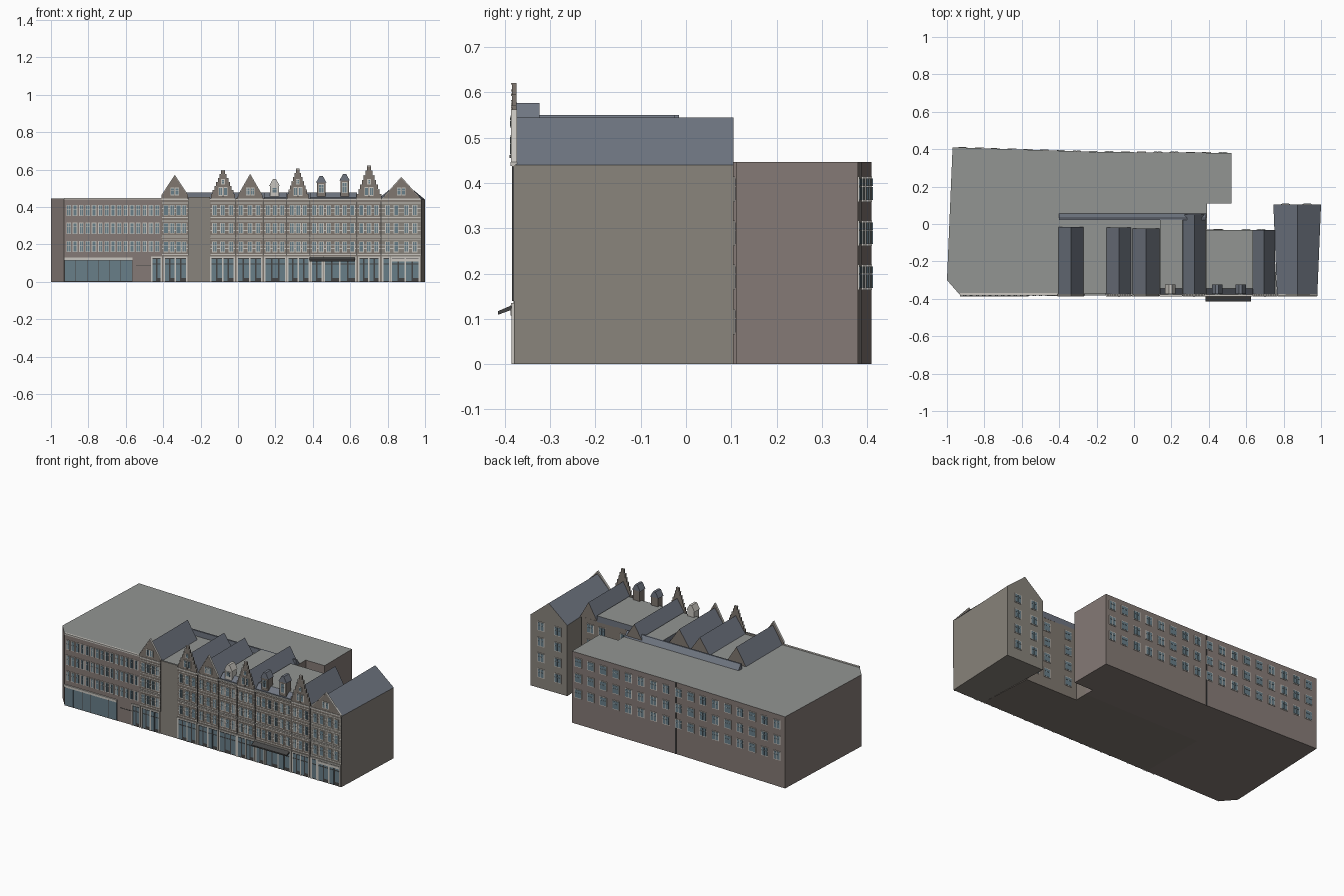
import bpy, bmesh
from mathutils import Vector

if "Cube" in bpy.data.objects:
    bpy.data.objects.remove(bpy.data.objects["Cube"])


def mat(name, r, g, b):
    m = bpy.data.materials.new(name)
    m.diffuse_color = (r, g, b, 1)
    m.use_nodes = True
    m.node_tree.nodes["Principled BSDF"].inputs["Base Color"].default_value = m.diffuse_color
    return m


BRICK = mat("pink_brick", .235, .195, .18)
TAN = mat("tan_brick", .25, .23, .20)
BROWN = mat("brown_brick", .215, .185, .16)
FLAT = mat("flat_roof", .29, .30, .29)
SLATE = mat("slate", .16, .18, .22)
STONE = mat("pale_stone", .58, .56, .52)
GLASS = mat("glass", .14, .21, .25)
DARK = mat("dark_frame", .06, .06, .06)


def make(name, bm, *mats):
    bmesh.ops.recalc_face_normals(bm, faces=bm.faces)
    me = bpy.data.meshes.new(name)
    bm.to_mesh(me)
    bm.free()
    for m in mats:
        me.materials.append(m)
    ob = bpy.data.objects.new(name, me)
    bpy.context.collection.objects.link(ob)
    return ob


def loft(name, a, b, m, m2=None, axis=None):
    """Solid between two matching outlines; faces along axis get m2."""
    bm = bmesh.new()
    va, vb = [bm.verts.new(p) for p in a], [bm.verts.new(p) for p in b]
    n = len(a)
    bm.faces.new(va)
    bm.faces.new(vb)
    for i in range(n):
        bm.faces.new((va[i], va[(i + 1) % n], vb[(i + 1) % n], vb[i]))
    if m2:
        bm.normal_update()
        for f in bm.faces:
            c = f.calc_center_median()
            if abs(f.normal.dot(Vector(axis))) > .95 and not (axis[2] and c.z < .01):
                f.material_index = 1
    return make(name, bm, m, *([m2] if m2 else []))


def block(name, pts, z0, z1, m, roof=FLAT):
    return loft(name, [(x, y, z0) for x, y in pts], [(x, y, z1) for x, y in pts],
                m, roof, (0, 0, 1))


def slab(name, pts, y0, y1, m, m2=None):
    return loft(name, [(x, y0, z) for x, z in pts], [(x, y1, z) for x, z in pts],
                m, m2, (0, 1, 0))


def boxes(name, items, m):
    """Many axis boxes (x0,x1,y0,y1,z0,z1) in a single part."""
    bm = bmesh.new()
    for x0, x1, y0, y1, z0, z1 in items:
        r = bmesh.ops.create_cube(bm, size=1)
        for v in r["verts"]:
            v.co = ((x0 + x1) / 2 + v.co.x * (x1 - x0), (y0 + y1) / 2 + v.co.y * (y1 - y0),
                    (z0 + z1) / 2 + v.co.z * (z1 - z0))
    return make(name, bm, m)


F = -.38
frames, panes, stone, dark = [], [], [], []


def window(x, z0, z1, w, y=F, s=-1, surround=True):
    """Window on a wall facing s along y: stone surround, two panes."""
    def add(lst, a, b, c, d, out):
        lst.append((a, b, min(y, y + s * out), max(y, y + s * out), c, d))
    if surround:
        add(frames, x - w / 2 - .004, x + w / 2 + .004, z0 - .004, z1 + .004, .003)
    zm = z0 + (z1 - z0) * .64
    for a, b in ((x - w / 2, x - .001), (x + .001, x + w / 2)):
        add(panes, a, b, z0, zm - .001, .0045)
        add(panes, a, b, zm + .001, z1, .0045)


# Main masses
block("corner_and_rear_block",
      [(-1, -.30), (-.93, F), (-.41, F), (-.41, .05), (.39, .05), (.39, .11), (.52, .11),
       (.52, .38), (-.20, .385), (-.97, .41)], 0, .446, BRICK)
block("row_house_block", [(-.41, F), (.39, F), (.39, .05), (-.41, .05)], 0, .444, BROWN)
block("hotel_block", [(.39, F), (.765, F), (.745, -.033), (.39, -.03)], 0, .444, BROWN)
block("end_house_block", [(.765, F), (.98, F), (1.0, .105), (.745, .105)], 0, .44, TAN)
block("plain_party_front", [(-.265, F - .001), (-.15, F - .001), (-.15, -.37), (-.265, -.37)],
      0, .455, TAN)

# Pitched roofs running front to back: x0, x1, ridge z, back y
for nm, x0, x1, zr, yb in (("a", -.405, -.268, .55, -.015), ("b", -.15, -.012, .54, -.02),
                           ("c", -.012, .14, .55, -.025), ("d", .26, .385, .54, .05),
                           ("e", .635, .755, .545, -.033)):
    slab("pitched_roof_" + nm, [(x0, .44), (x1, .44), ((x0 + x1) / 2, zr)],
         -.376, yb, SLATE, BROWN)
loft("end_house_roof", [(.765, -.376, .44), (.98, -.376, .44), (.873, -.376, .545)],
     [(.745, .105, .44), (1.0, .105, .44), (.873, .105, .545)], SLATE, TAN, (0, 1, 0))

# Low ridge behind the courtyard
loft("rear_strip_roof", [(-.4, .022, .44), (-.4, .06, .44), (-.4, .032, .478), (-.4, .022, .478)],
     [(.385, .022, .44), (.385, .06, .44), (.385, .032, .478), (.385, .022, .478)], SLATE)

# Flat-topped roofs with a sloping slate front
for nm, x0, x1, yb in (("left", .14, .26, .022), ("right", .385, .635, -.031)):
    prof = [(-.376, .44), (-.376, .452), (-.345, .478), (yb, .478), (yb, .44)]
    loft("mansard_" + nm, [(x0, y, z) for y, z in prof], [(x1, y, z) for y, z in prof],
         SLATE, FLAT, (0, 0, 1))

# Dormers
for i, (x, zt, m) in enumerate(((.195, .55, STONE), (.445, .567, SLATE), (.57, .577, SLATE))):
    ze = zt - .036
    boxes(f"dormer_{i}", [(x - .023, x + .023, -.372, -.325, .45, ze)], BROWN if i else STONE)
    slab(f"dormer_roof_{i}", [(x - .028, ze), (x + .028, ze), (x + .008, zt), (x - .008, zt)],
         -.375, -.323, m)
    window(x, .478, ze - .012, .022, -.372)

# Pointed gables
for i, (x, w, zb, zt) in enumerate(((-.338, .072, .458, .567), (.065, .066, .458, .572),
                                    (.873, .105, .44, .556))):
    slab(f"pointed_gable_{i}", [(x - w, .43), (x + w, .43), (x + w, zb), (x, zt), (x - w, zb)],
         -.384, -.374, BROWN)
    slab(f"gable_trim_{i}", [(x - w, zb), (x, zt), (x + w, zb), (x + w, zb + .005),
                             (x, zt + .006), (x - w, zb + .005)], -.386, -.373, STONE)
    for d in (-.012, .012):
        window(x + d, .466, .500, .015, -.384)

# Stepped gables with stone caps
for i, (x, w, zt) in enumerate(((-.08, .064, .597), (.32, .058, .605), (.70, .066, .62))):
    n, zb, half = 7, .47, []
    for k in range(n):
        hw = w + (.010 - w) * k / (n - 1)
        z0, z1 = zb + (zt - zb) * (k - 1) / (n - 1), zb + (zt - zb) * k / (n - 1)
        half += [(hw, .43 if k == 0 else z0), (hw, z1)]
        for s in (-1, 1):
            a, b = sorted((x + s * hw, x + s * max(hw - .010, 0)))
            stone.append((a, b, -.386, -.374, z1 - .003, z1 + .001))
    slab(f"stepped_gable_{i}",
         [(x + h, z) for h, z in half] + [(x - h, z) for h, z in reversed(half)],
         -.384, -.374, BROWN)
    for d in (-.013, .013):
        window(x + d, .464, .502, .015, -.384)
    window(x, .525, .545, .012, -.384)
    dark.append((x - .003, x + .003, -.390, -.38, .455, .462))

# Horizontal stone courses and cornices on the old fronts
houses = [(-.41, -.265), (-.15, -.012), (-.012, .135), (.135, .26), (.26, .385),
          (.385, .635), (.635, .765), (.765, .98)]
for x0, x1 in houses:
    for z in (.146, .178, .198, .228, .246, .275, .295, .326, .344, .372, .392, .422):
        stone.append((x0 + .003, x1 - .003, -.3815, F, z - .0022, z + .0022))
    stone.append((x0 + .001, x1 - .001, -.387, -.374, .438, .446))
    stone.append((x0 + .001, x1 - .001, -.384, F, .236, .240))
    dark.append((x1 - .002, x1 + .001, -.384, F, .14, .436))

# Upper windows on the old fronts
cols = [-.385, -.352, -.318, -.288, -.125, -.082, -.037, .015, .063, .108, .16, .197, .236,
        .288, .322, .356, .408, .445, .485, .53, .57, .612, .66, .70, .74, .80, .845, .90, .945]
for x in cols:
    for z0, z1 in ((.162, .212), (.262, .312), (.358, .408)):
        window(x, z0, z1, .019)

# Newer corner front: three rows of narrow windows, shop glazing and canopy band
for i in range(15):
    for z0, z1 in ((.163, .215), (.26, .313), (.356, .408)):
        window(-.905 + i * .0338, z0, z1, .017)
boxes("corner_shop_band", [(-.93, -.565, -.388, F, .116, .131)], STONE)
panes += [(-.925 + i * .06, -.868 + i * .06, -.383, F, .004, .114) for i in range(6)]
dark += [(-.93, -.565, -.3815, F, 0, .116), (-.545, -.46, -.382, F, .085, .088)]
boxes("corner_parapet", [(-.93, -.41, -.383, -.37, .44, .449)], STONE)

# Ground-floor shopfronts: x0, x1, pane count
for x0, x1, n in ((-.46, -.41, 2), (-.395, -.275, 4), (-.145, -.02, 4), (-.005, .128, 4),
                  (.142, .255, 3), (.265, .38, 4), (.392, .45, 2), (.46, .63, 4),
                  (.645, .755, 4), (.775, .81, 1), (.82, .97, 4)):
    dark.append((x0, x1, -.382, F, 0, .128))
    p = (x1 - x0) / n
    for k in range(n):
        a, b = x0 + k * p + .004, x0 + (k + 1) * p - .004
        panes.append((a, b, -.3835, F, .022 if k % 2 else .006, .092))
        panes.append((a, b, -.3835, F, .097, .122))
    for x in (x0, x1) if n < 4 else (x0, (x0 + x1) / 2, x1):
        stone.append((x - .004, x + .004, -.3855, F, 0, .132))
    stone.append((x0 - .004, x1 + .004, -.386, F, .128, .135))
boxes("shop_fascia", [(.82, .97, -.387, F, .108, .124)], STONE)

# Entrance awning
prof = [(-.38, .132), (-.415, .117), (-.415, .109), (-.38, .122)]
loft("awning", [(.382, y, z) for y, z in prof], [(.626, y, z) for y, z in prof], DARK)

# Rear windows following the slightly bent back wall
for i in range(17):
    x = .475 - i * .0868
    y = .38 + (.52 - x) / .72 * .005 if x > -.2 else .385 + (-.2 - x) / .77 * .025
    for z0, z1 in ((.168, .216), (.265, .313), (.362, .410)):
        window(x, z0, z1, .040, y, 1)
boxes("rear_joint", [(-.203, -.197, .38, .388, 0, .446)], DARK)
for x, y in ((.81, .105), (.925, .105), (.60, -.032), (.68, -.032), (.45, -.03)):
    for z0, z1 in ((.07, .118), (.168, .216), (.265, .313), (.362, .410)):
        window(x, z0, z1, .040, y, 1)

boxes("window_surrounds", frames, STONE)
boxes("window_glass", panes, GLASS)
boxes("stone_trim", stone, STONE)
boxes("dark_joinery", dark, DARK)
